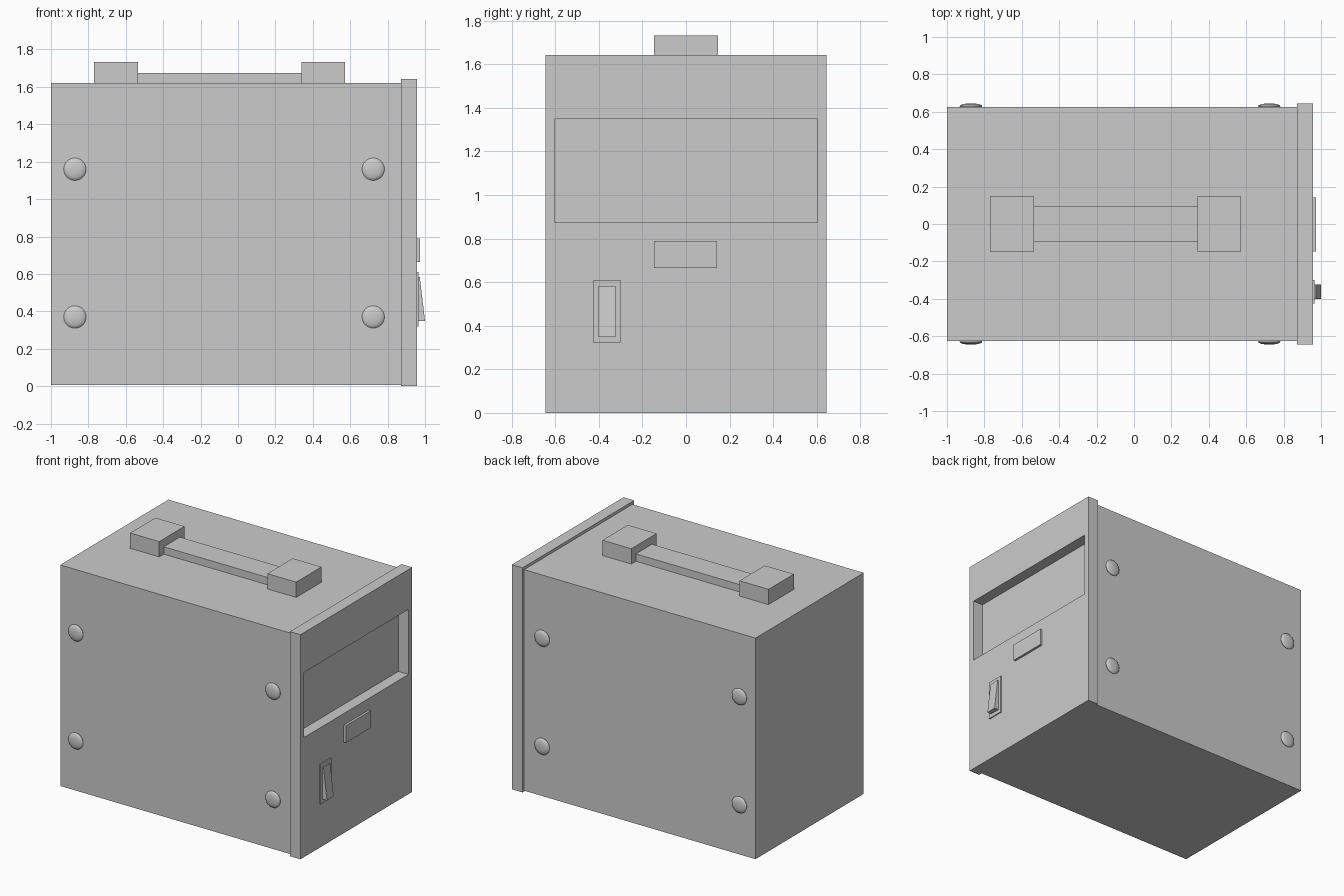
import bpy, bmesh, math
from mathutils import Matrix

if "Cube" in bpy.data.objects:
    bpy.data.objects.remove(bpy.data.objects["Cube"])


def make(name, bm):
    bmesh.ops.recalc_face_normals(bm, faces=bm.faces)
    me = bpy.data.meshes.new(name)
    bm.to_mesh(me)
    bm.free()
    ob = bpy.data.objects.new(name, me)
    bpy.context.collection.objects.link(ob)
    return ob


def box(name, x, y, z):
    bm = bmesh.new()
    bmesh.ops.create_cube(bm, size=1)
    for v in bm.verts:
        for i, (lo, hi) in enumerate((x, y, z)):
            v.co[i] = hi if v.co[i] > 0 else lo
    return make(name, bm)


def screw(name, x, z, side):
    # lathed dome head pointing out along y
    bm = bmesh.new()
    profile = [(0.056, -0.003), (0.06, 0.006), (0.056, 0.011),
               (0.042, 0.017), (0.022, 0.02), (0, 0.021)]
    vs = [bm.verts.new((r, side * (0.624 + h), 0)) for r, h in profile]
    edges = [bm.edges.new(p) for p in zip(vs, vs[1:])]
    bmesh.ops.spin(bm, geom=vs + edges, cent=(0, 0, 0), axis=(0, 1, 0),
                   angle=math.tau, steps=32)
    bmesh.ops.remove_doubles(bm, verts=bm.verts, dist=1e-5)
    bmesh.ops.transform(bm, matrix=Matrix.Translation((x, 0, z)), verts=bm.verts)
    ob = make(name, bm)
    bpy.ops.object.select_all(action='DESELECT')
    ob.select_set(True)
    bpy.context.view_layer.objects.active = ob
    bpy.ops.object.shade_smooth_by_angle(angle=math.radians(40))


# main case
box("case", (-1, 0.871), (-0.625, 0.625), (0.005, 1.621))

# front panel with a recessed window
panel = box("front_panel", (0.871, 0.957), (-0.645, 0.645), (0, 1.642))
cutter = box("window_cutter", (0.875, 1.1), (-0.603, 0.603), (0.875, 1.35))
cutter.hide_render = True
cut = panel.modifiers.new("window", 'BOOLEAN')
cut.object = cutter
cut.solver = 'EXACT'
bpy.context.view_layer.objects.active = panel
bpy.ops.object.modifier_apply(modifier=cut.name)
bpy.data.objects.remove(cutter)

# label plate below the window
box("label_plate", (0.955, 0.974), (-0.146, 0.143), (0.665, 0.79))

# power switch: bezel and wedge-shaped rocker
box("switch_bezel", (0.955, 0.965), (-0.425, -0.30), (0.32, 0.611))
rocker = box("switch_rocker", (0.957, 1.0), (-0.401, -0.323), (0.348, 0.583))
for v in rocker.data.vertices:
    if v.co.x > 0.99 and v.co.z > 0.5:
        v.co.x = 0.972

# carrying handle
box("handle_mount_rear", (-0.77, -0.535), (-0.146, 0.146), (1.62, 1.733))
box("handle_mount_front", (0.34, 0.573), (-0.146, 0.146), (1.62, 1.733))
box("handle_grip", (-0.535, 0.34), (-0.093, 0.093), (1.62, 1.675))

# screws on both sides
for side, label in ((-1, "front"), (1, "back")):
    for x in (-0.872, 0.723):
        for z in (0.37, 1.16):
            screw("screw_" + label, x, z, side)
